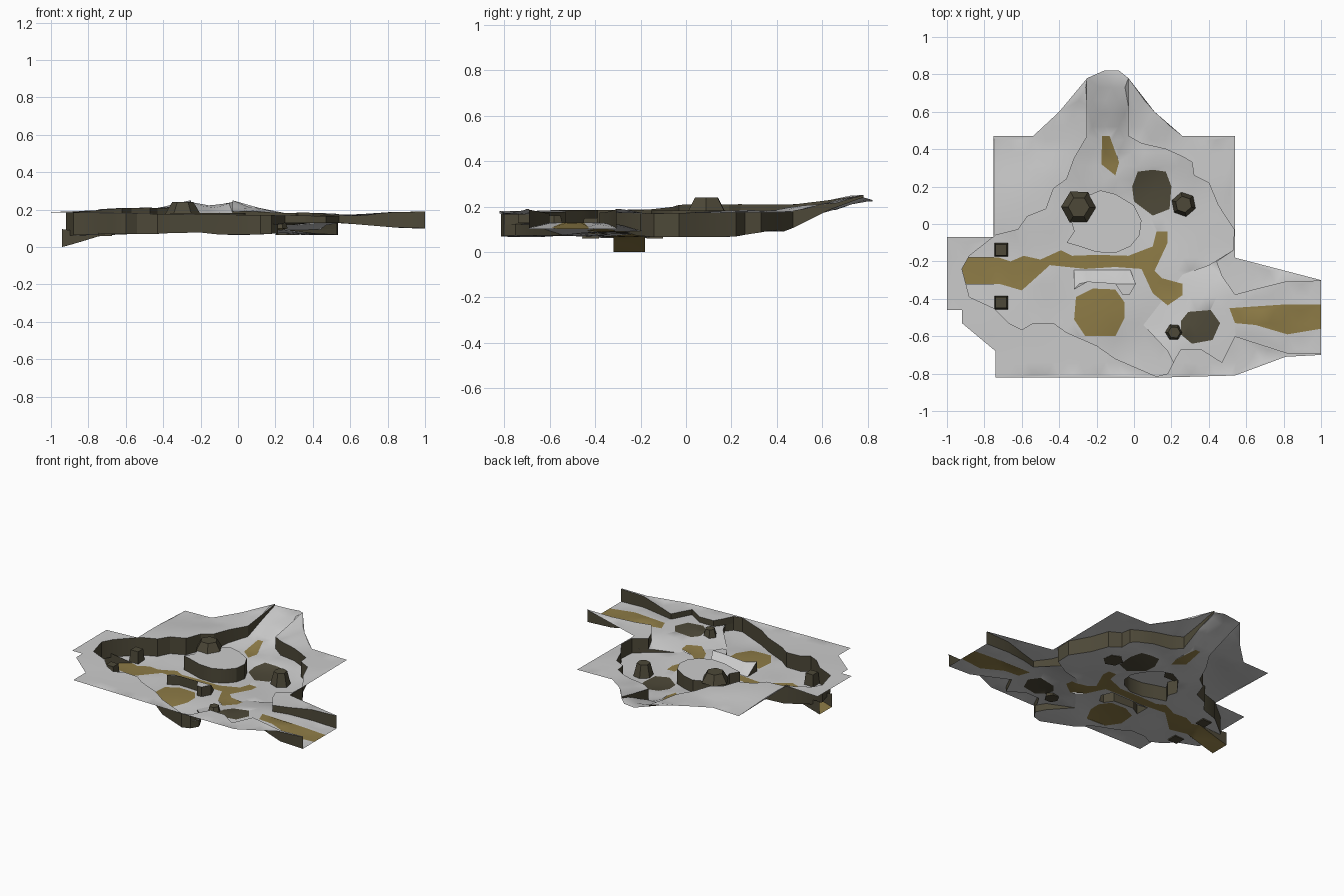
import bpy, bmesh, math
from mathutils import Vector, Matrix
from mathutils.geometry import delaunay_2d_cdt

if "Cube" in bpy.data.objects:
    bpy.data.objects.remove(bpy.data.objects["Cube"])


def material(name, rgb):
    m = bpy.data.materials.new(name)
    m.diffuse_color = (*rgb, 1)
    m.use_nodes = True
    m.node_tree.nodes["Principled BSDF"].inputs["Base Color"].default_value = m.diffuse_color
    return m


ROCK = material("dark_rock", (0.075, 0.066, 0.04))
EARTH = material("earth", (0.27, 0.2, 0.062))


def make(name, verts, faces, mat=None, angle=40):
    me = bpy.data.meshes.new(name)
    me.from_pydata(verts, [], faces)
    ob = bpy.data.objects.new(name, me)
    bpy.context.collection.objects.link(ob)
    if mat:
        me.materials.append(mat)
    bpy.ops.object.select_all(action='DESELECT')
    ob.select_set(True)
    bpy.context.view_layer.objects.active = ob
    bpy.ops.object.shade_smooth_by_angle(angle=math.radians(angle))
    return ob


def inside(x, y, poly):
    hit = False
    for (x1, y1), (x2, y2) in zip(poly, poly[1:] + poly[:1]):
        if (y1 > y) != (y2 > y) and x < (x2 - x1) * (y - y1) / (y2 - y1) + x1:
            hit = not hit
    return hit


def sheet(name, outline, zf, holes=(), mat=None, step=0.07):
    """Triangulated ground patch whose height follows zf."""
    pts, edges = [], []
    for loop in [outline, *holes]:
        n = len(pts)
        pts += [Vector(p) for p in loop]
        edges += [(n + i, n + (i + 1) % len(loop)) for i in range(len(loop))]
    k = int(1.1 / step)
    for i in range(-k, k):
        for j in range(-k, k):
            x, y = (i + 0.31 + 0.5 * (j % 2)) * step, (j + 0.43) * step
            if inside(x, y, outline):
                pts.append(Vector((x, y)))
    v, _, f, *_ = delaunay_2d_cdt(pts, edges, [], 0, 1e-4)
    keep = []
    for t in f:
        c = sum((v[i] for i in t), Vector((0, 0))) / 3
        if inside(c.x, c.y, outline) and not any(inside(c.x, c.y, h) for h in holes):
            a, b, d = (v[i] for i in t)
            keep.append(t if (b - a).cross(d - a) > 0 else t[::-1])
    used = {i: n for n, i in enumerate(sorted({i for t in keep for i in t}))}
    make(name, [(v[i].x, v[i].y, zf(v[i].x, v[i].y)) for i in used],
         [[used[i] for i in t] for t in keep], mat)


def wall(name, line, lo, hi, closed=False):
    """Vertical cliff strip along a line."""
    n = len(line)
    verts = [(x, y, lo(x, y)) for x, y in line] + [(x, y, hi(x, y)) for x, y in line]
    make(name, verts, [(i, (i + 1) % n, n + (i + 1) % n, n + i)
                       for i in range(n if closed else n - 1)], ROCK, 30)


def field(samples):
    def z(x, y):
        ws = [(((x - a) ** 2 + (y - b) ** 2 + 1e-4) ** -1.6, h) for a, b, h in samples]
        return sum(w * h for w, h in ws) / sum(w for w, _ in ws)
    return z


def clamp(t):
    return max(0.0, min(1.0, t))


# Height fields
plateau = field([(-1, -.25, .185), (-.92, -.5, .185), (-.74, -.8, .18), (.1, -.82, .17),
                 (.54, -.8, .165), (1, -.7, .19), (1, -.3, .19), (.54, -.15, .17),
                 (.54, .47, .175), (.26, .47, .18), (.11, .6, .21), (-.03, .78, .25),
                 (-.03, .47, .19), (-.25, .78, .25), (-.4, .6, .215), (-.54, .47, .19),
                 (-.75, .47, .185), (-.36, .24, .21), (-.5, .08, .21), (-.3, -.65, .175)])
low = field([(-.92, -.24, .06), (-.7, -.25, .065), (-.4, -.2, .08), (-.2, -.2, .08),
             (-.18, -.47, .085), (-.3, .05, .08), (-.45, .08, .09), (.1, .17, .07),
             (.4, .1, .065), (.5, -.1, .065), (.2, -.3, .09), (0, -.7, .065),
             (-.5, -.5, .07), (-.13, .35, .1), (-.14, .47, .13), (-.14, .65, .185),
             (-.14, .82, .222), (-.25, .78, .24), (-.03, .78, .24), (.04, .43, .09),
             (.36, -.54, .08), (.6, -.5, .08), (1, -.5, .05), (1, -.3, .05), (1, -.69, .05)])


def high(x, y):
    return low(x, y) + .05 * clamp(((x - .26) * .79 - (y + .27) * .614) / .2)


def road_z(x, y):
    t = clamp((-.72 - x) / .22)
    return high(x, y) * (1 - t)


def mesa_z(x, y):
    return .182


def ledge_z(x, y):
    return low(x, y) + .07 * clamp((-.245 - y) / .07)


# Cliff lines
rim_w = [(-.25, .78), (-.25, .63), (-.25, .47), (-.32, .35), (-.36, .24), (-.43, .19), (-.47, .08),
         (-.57, .04), (-.62, -.03), (-.74, -.06), (-.88, -.17), (-.92, -.24), (-.88, -.39),
         (-.75, -.45), (-.67, -.53), (-.6, -.565), (-.54, -.53), (-.43, -.53), (-.36, -.58),
         (-.2, -.65), (-.1, -.72), (.12, -.815), (.18, -.8)]
rim_s = [(.18, -.8), (.22, -.72), (.25, -.67), (.36, -.67), (.47, -.74), (.54, -.6), (.82, -.69), (1, -.69)]
rim_e = [(1, -.305), (.81, -.31), (.65, -.35), (.54, -.38), (.47, -.28), (.44, -.2), (.53, -.14)]
rim_n = [(.53, -.14), (.535, -.03), (.45, .1), (.4, .22), (.32, .26), (.31, .33), (.26, .36),
         (.17, .4), (.04, .43), (-.03, .47), (-.03, .63), (-.03, .78)]
ledge_s = [(.18, -.8), (.215, -.75), (.18, -.68), (.05, -.54)]
seam = [(.13, -.437)]
ledge_n = [(.26, -.27), (.4, -.22), (.53, -.14)]
mesa = [(-.36, -.1), (-.32, -.04), (-.34, .03), (-.25, .15), (-.18, .18), (-.1, .16), (0, .1),
        (.04, .02), (.03, -.06), (-.02, -.12), (-.1, -.155), (-.2, -.15), (-.29, -.12)]
bench = [(-.32, -.245), (-.32, -.35), (-.25, -.31), (-.1, -.32), (-.06, -.38), (-.025, -.38),
         (.01, -.32), (-.02, -.245)]

# Ground colour patches
road = [(-.94, -.18), (-.72, -.18), (-.66, -.2), (-.59, -.17), (-.5, -.19), (-.39, -.14), (-.33, -.17),
        (-.2, -.165), (-.03, -.17), (.1, -.12), (.12, -.04), (.18, -.04), (.18, -.1), (.11, -.25),
        (.15, -.29), (.26, -.32), (.26, -.38), (.18, -.435), (.1, -.37), (.04, -.24), (-.1, -.23),
        (-.26, -.24), (-.45, -.22), (-.6, -.355), (-.72, -.32), (-.94, -.32)]
trail = [(-.17, .47), (-.13, .47), (-.08, .33), (-.1, .26), (-.175, .32)]
pond = [(-.05, -.5), (-.1, -.6), (-.26, -.6), (-.32, -.51), (-.31, -.39), (-.22, -.345),
        (-.1, -.35), (-.05, -.42)]
lane = [(.51, -.45), (.81, -.43), (1, -.43), (1, -.56), (.82, -.59), (.65, -.54), (.54, -.53)]
pit_n = [(.1, .29), (.17, .28), (.2, .2), (.19, .08), (.1, .045), (0, .12), (-.01, .2), (.02, .28)]
pit_s = [(.25, -.52), (.29, -.47), (.41, -.46), (.46, -.53), (.42, -.62), (.31, -.64), (.25, -.59)]

# Ground sheets
patches = [road, trail, pond, lane, pit_n, pit_s]
basin = rim_w + ledge_s[1:] + seam + ledge_n + rim_n[1:] + [(-.08, .82), (-.16, .82)]
terrace = rim_s + rim_e + ledge_n[-2::-1] + seam + ledge_s[:0:-1]
sheet("basin_floor", basin, low, patches + [mesa, bench])
sheet("terrace_floor", terrace, high, patches)
sheet("west_plateau", rim_w + rim_s[1:] + [
    (1, -.7), (.81, -.71), (.54, -.81), (.18, -.82), (-.74, -.82), (-.74, -.68), (-.92, -.53),
    (-.92, -.46), (-1, -.46), (-1, -.07), (-.75, -.07), (-.75, .47), (-.54, .47), (-.4, .6)], plateau)
sheet("east_plateau", rim_e + rim_n[1:] + [
    (.11, .6), (.26, .47), (.54, .47), (.54, -.18), (1, -.3)], plateau)
sheet("mesa_top", mesa, mesa_z)
sheet("bench_top", bench, ledge_z)
for name, poly, zf, mat in [("road", road, road_z, EARTH), ("trail", trail, low, EARTH),
                            ("pond_bed", pond, low, EARTH), ("lane", lane, high, EARTH),
                            ("north_pit", pit_n, low, ROCK), ("south_pit", pit_s, high, ROCK)]:
    sheet(name, poly, zf, mat=mat)

# Cliffs
wall("west_cliff", rim_w, low, plateau)
wall("south_cliff", rim_s, high, plateau)
wall("east_cliff", rim_e, high, plateau)
wall("north_cliff", rim_n, low, plateau)
wall("south_step", ledge_s, low, high)
wall("north_step", ledge_n, low, high)
wall("mesa_cliff", mesa, low, mesa_z, True)
wall("bench_cliff", bench, low, ledge_z, True)
for side, y in (("north", -.18), ("south", -.32)):
    wall(side + "_tunnel_wall", [(-.94, y), (-.86, y), (-.72, y)], road_z,
         lambda x, y: low(x, y) + .035 * clamp((-.72 - x) / .2))


# Boulders and gate posts
def boulder(name, x, y, r, z0, z1, sides, taper, turn):
    bm = bmesh.new()
    bmesh.ops.create_cone(bm, cap_ends=True, segments=sides, radius1=r, radius2=r * taper, depth=z1 - z0,
                          matrix=Matrix.Translation((x, y, (z0 + z1) / 2)) @ Matrix.Rotation(turn, 4, 'Z'))
    ob = make(name, [], [], ROCK, 20)
    bm.to_mesh(ob.data)
    bm.free()


boulder("mesa_boulder", -.295, .09, .095, .175, .24, 6, .6, .5)
boulder("east_boulder", .265, .105, .068, .065, .16, 6, .65, .2)
boulder("south_boulder", .215, -.58, .05, .1, .16, 6, .65, .5)
for side, y in (("north", -.138), ("south", -.42)):
    boulder(side + "_post", -.71, y, .052, .06, .15, 4, .8, math.pi / 4)
